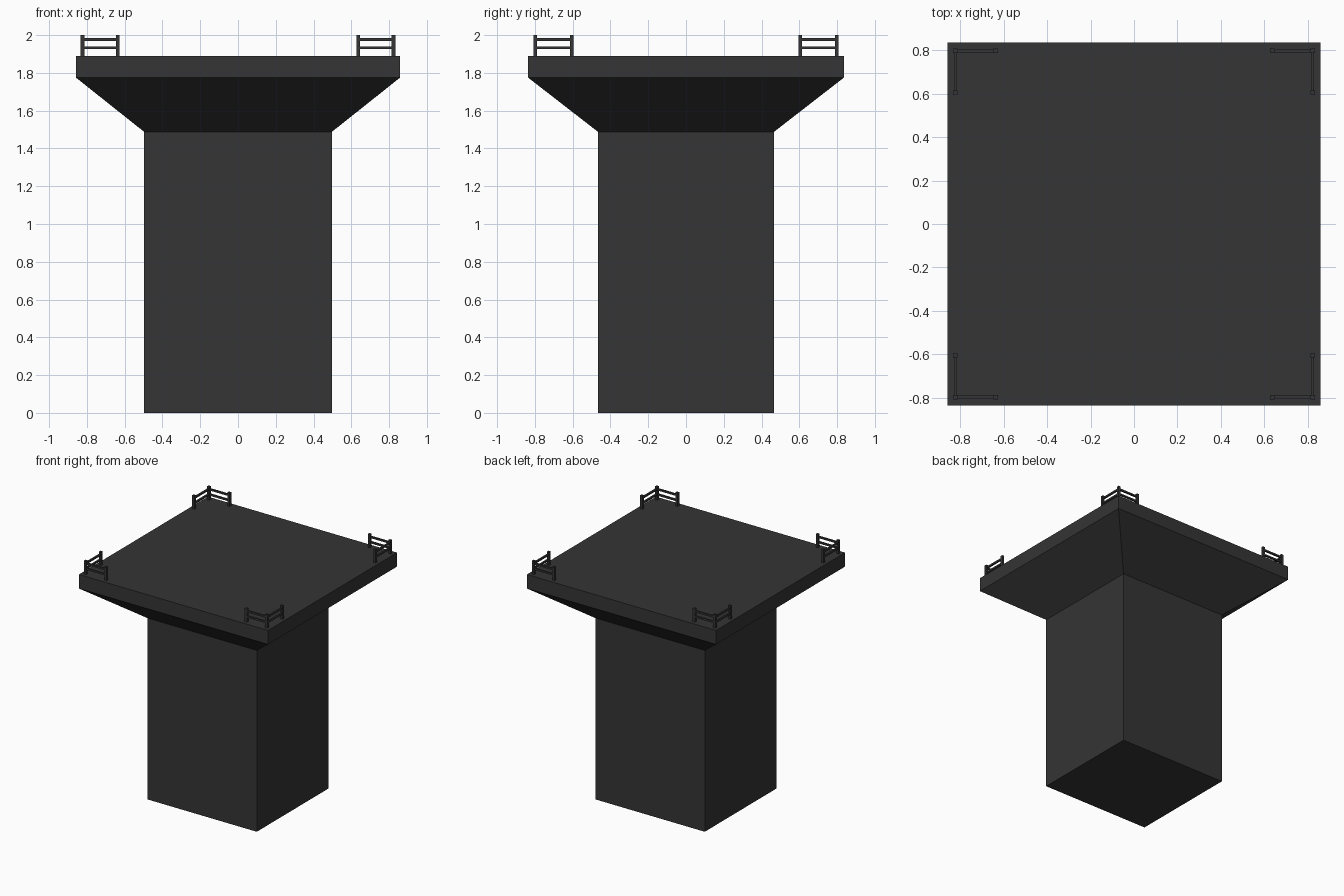
import bpy, bmesh
from mathutils import Vector

if "Cube" in bpy.data.objects:
    bpy.data.objects.remove(bpy.data.objects["Cube"])

dark = bpy.data.materials.new("dark_grey")
dark.diffuse_color = (0.035, 0.035, 0.035, 1)
dark.use_nodes = True
dark.node_tree.nodes["Principled BSDF"].inputs["Base Color"].default_value = dark.diffuse_color


def finish(bm, name):
    bmesh.ops.recalc_face_normals(bm, faces=bm.faces)
    mesh = bpy.data.meshes.new(name)
    bm.to_mesh(mesh)
    bm.free()
    mesh.materials.append(dark)
    obj = bpy.data.objects.new(name, mesh)
    bpy.context.collection.objects.link(obj)
    return obj


def add_box(bm, lo, hi):
    lo, hi = Vector(lo), Vector(hi)
    verts = bmesh.ops.create_cube(bm, size=1)["verts"]
    bmesh.ops.scale(bm, verts=verts, vec=hi - lo)
    bmesh.ops.translate(bm, verts=verts, vec=(lo + hi) / 2)


# Tower: shaft, flared collar and deck as one closed shell of stacked rectangles
profile = [(0.497, 0.466, 0.0), (0.497, 0.466, 1.488),
           (0.858, 0.836, 1.775), (0.858, 0.836, 1.89)]
bm = bmesh.new()
rings = [[bm.verts.new((sx * x, sy * y, z))
          for sx, sy in ((-1, -1), (1, -1), (1, 1), (-1, 1))]
         for x, y, z in profile]
for a, b in zip(rings, rings[1:]):
    for i in range(4):
        j = (i + 1) % 4
        bm.faces.new((a[i], a[j], b[j], b[i]))
bm.faces.new(rings[0][::-1])
bm.faces.new(rings[-1])
finish(bm, "tower_with_deck")

# Corner railing: three posts and two rails each way, mirrored to all corners
DECK, TOP, POST, RAIL = 1.89, 2.0, 0.010, 0.007
X0, X1, Y0, Y1 = 0.637, 0.823, 0.605, 0.798
bm = bmesh.new()
for x, y in ((X1, Y1), (X0, Y1), (X1, Y0)):
    add_box(bm, (x - POST, y - POST, DECK), (x + POST, y + POST, TOP))
for z in (1.934, 1.977):
    add_box(bm, (X0, Y1 - RAIL, z - RAIL), (X1, Y1 + RAIL, z + RAIL))
    add_box(bm, (X1 - RAIL, Y0, z - RAIL), (X1 + RAIL, Y1, z + RAIL))
railing = finish(bm, "corner_railings")
mirror = railing.modifiers.new("mirror", "MIRROR")
mirror.use_axis = (True, True, False)
mirror.use_mirror_merge = False
